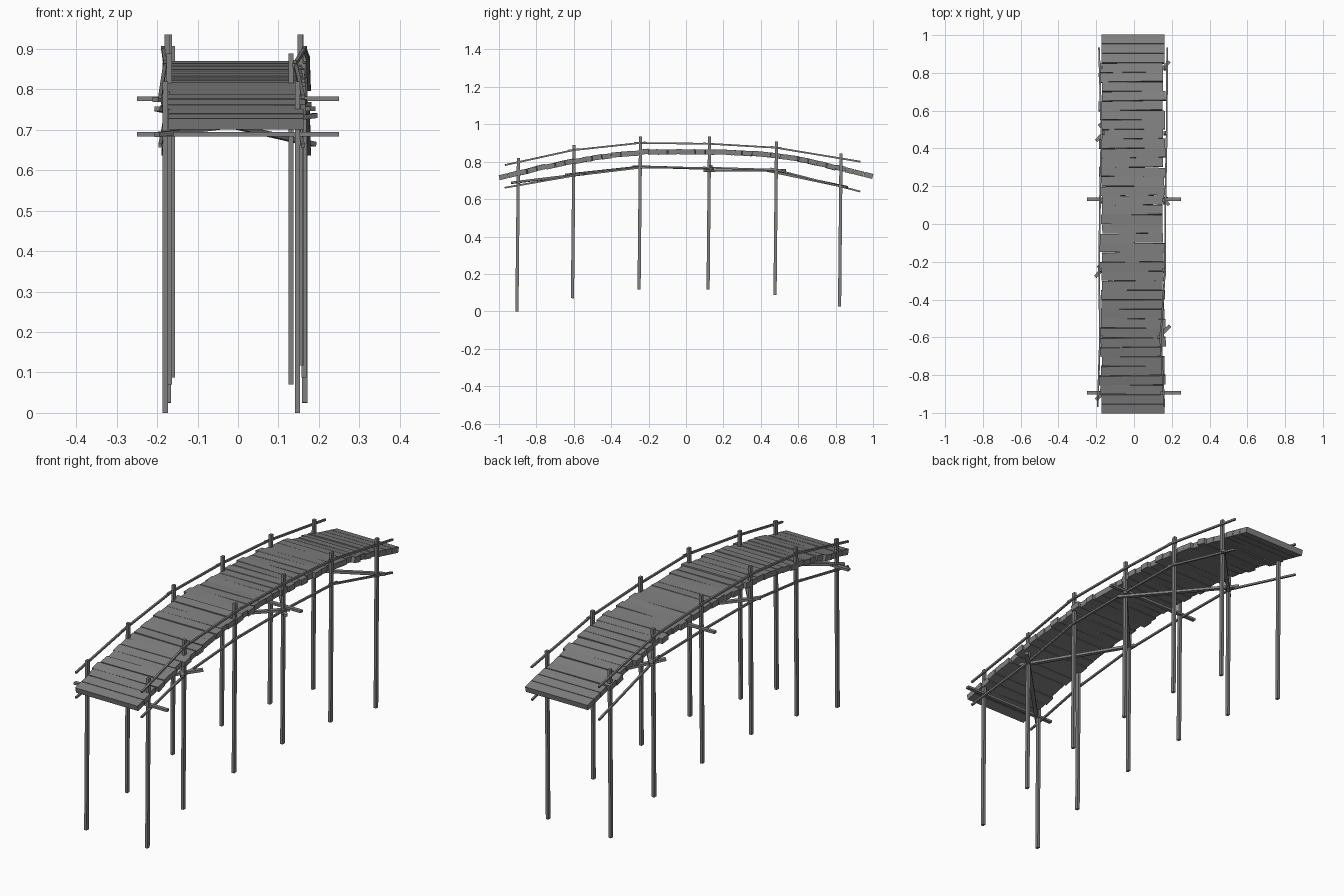
import bpy, random
from math import atan2
from mathutils import Vector, Matrix, Euler

random.seed(4)
if "Cube" in bpy.data.objects:
    bpy.data.objects.remove(bpy.data.objects["Cube"], do_unlink=True)

wood = bpy.data.materials.new("weathered grey wood")
wood.use_nodes = True
GREY = (0.22, 0.22, 0.22, 1)
wood.diffuse_color = GREY
wood.node_tree.nodes["Principled BSDF"].inputs["Base Color"].default_value = GREY


def box(name, matrix, size):
    """Box of the given size, placed by a matrix."""
    bpy.ops.mesh.primitive_cube_add(size=1)
    ob = bpy.context.object
    ob.name = ob.data.name = name
    ob.data.transform(Matrix.Diagonal((*size, 1)))
    ob.matrix_world = matrix
    ob.data.materials.append(wood)
    return ob


def beam(name, a, b, width, height, extend=0.0):
    """Straight timber from a to b, run past both ends by extend."""
    a, b = Vector(a), Vector(b)
    d = (b - a).normalized()
    side = d.cross(Vector((0, 0, 1)))
    side = side.normalized() if side.length > 0.1 else Vector((1, 0, 0))
    up = side.cross(d)
    rot = Matrix((side, d, up)).transposed().to_4x4()
    length = (b - a).length + 2 * extend
    return box(name, Matrix.Translation((a + b) / 2) @ rot, (width, length, height))


def along(points, y):
    """Height of a (y, z) polyline at y."""
    for (y0, z0), (y1, z1) in zip(points, points[1:]):
        if y <= y1:
            return z0 + (z1 - z0) * (y - y0) / (y1 - y0)
    return points[-1][1]


# Arched deck of uneven planks
ARCH = [(-1, .714), (-.8, .763), (-.6, .802), (-.4, .833), (-.22, .852), (0, .854),
        (.2, .852), (.4, .842), (.6, .814), (.8, .77), (1, .721)]
COUNT = 40
step = 2 / COUNT
for i in range(COUNT):
    y = -1 + step * (i + 0.5)
    slope = atan2(along(ARCH, y + step / 2) - along(ARCH, y - step / 2), step)
    loose = 0 if i < 2 or i > COUNT - 4 else 1
    left = -0.172 - loose * random.uniform(-.004, .016)
    right = 0.162 + loose * random.uniform(-.012, .008)
    turn = Euler((slope + loose * random.uniform(-.05, .05), 0,
                  loose * random.uniform(-.018, .018)))
    z = along(ARCH, y) + loose * random.uniform(-.002, .002)
    box("deck_plank", Matrix.Translation(((left + right) / 2, y, z)) @ turn.to_matrix().to_4x4(),
        (right - left, step - .001, .027))

# Pairs of posts: y, foot height, left x, right x
POSTS = [(-.9, 0, .147, -.18), (-.603, .07, .131, -.17), (-.247, .117, .154, -.175),
         (.122, .117, .156, -.17), (.48, .088, .163, -.162), (.825, .025, .165, -.172)]
for y, foot, *sides in POSTS:
    for x in sides:
        beam("post", (x, y - .004, foot), (x, y + .004, foot + .819), .013, .017)

# Handrails and lower rails, one timber per bay
HAND = [.797, .862, .9, .896, .875, .818]
LOWER = [.673, .725, .768, .768, .757, .668]
for side, sign in ((2, 1), (3, -1)):
    for i in range(len(POSTS) - 1):
        p, q = POSTS[i], POSTS[i + 1]
        for name, heights in (("handrail", HAND), ("lower_rail", LOWER)):
            a = Vector((p[side] + sign * .010, p[0], heights[i]))
            b = Vector((q[side] + sign * .010, q[0], heights[i + 1]))
            d = (b - a).normalized()
            a -= d * (.07 if i == 0 else .03)
            b += d * (.11 if i == len(POSTS) - 2 else .03)
            beam(name, a, b, .009, .009)

# Zigzag braces below the deck
BRACES = [((-.2, -.93, .688), (.19, -.54, .735)),
          ((.15, -.64, .73), (-.19, -.22, .775)),
          ((-.205, -.28, .775), (.175, .145, .762)),
          ((.185, .1, .752), (-.185, .53, .755)),
          ((-.2, .44, .752), (.187, .86, .664))]
for a, b in BRACES:
    beam("cross_brace", a, b, .018, .012)

# Long cross beams
for y, z in ((-.893, .689), (.132, .777)):
    beam("cross_beam", (-.25, y, z), (.25, y, z), .018, .011)
